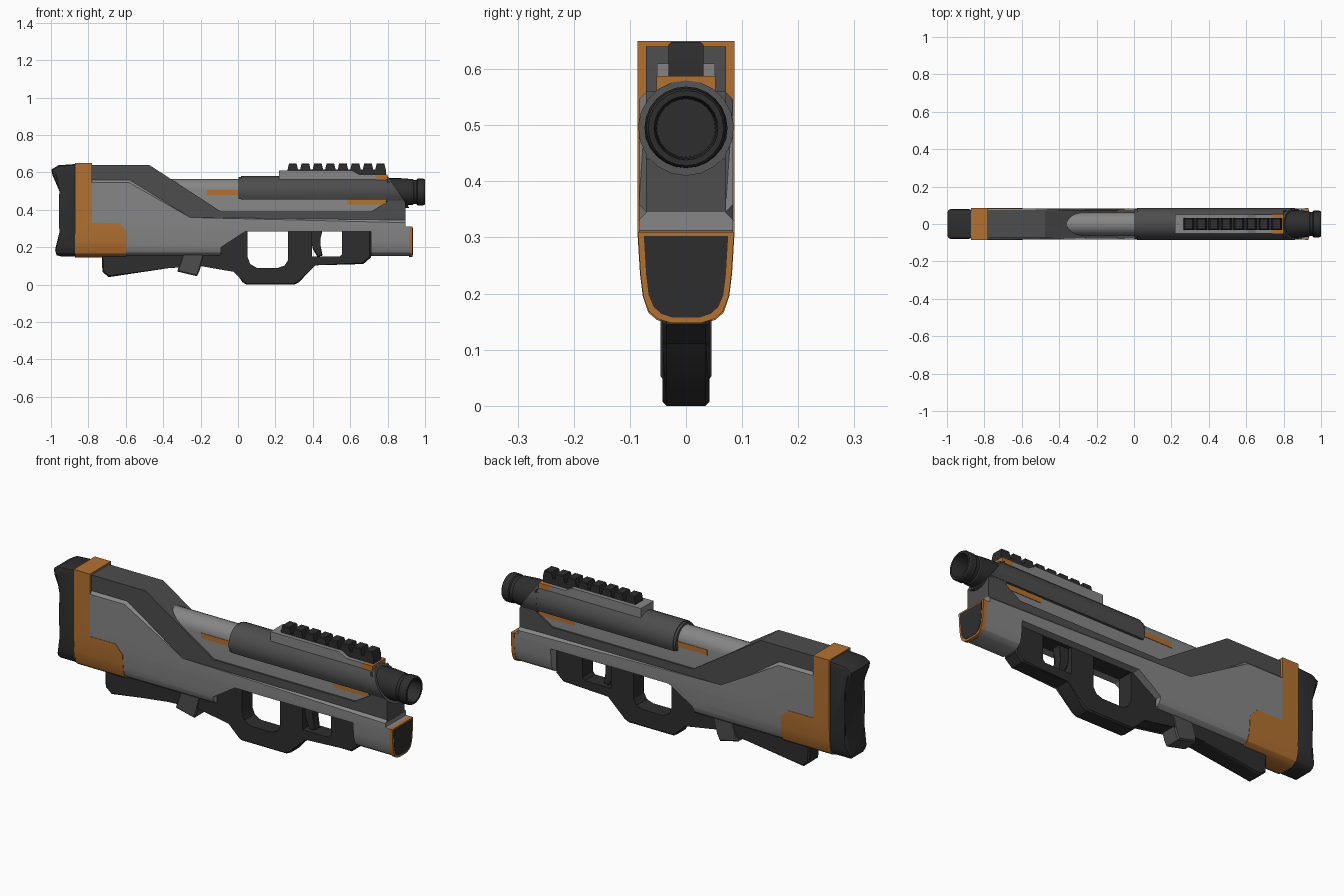
import bpy, bmesh
from math import sin, cos, pi, radians

if "Cube" in bpy.data.objects:
    bpy.data.objects.remove(bpy.data.objects["Cube"])


def material(name, rgb):
    m = bpy.data.materials.new(name)
    m.diffuse_color = (*rgb, 1)
    m.use_nodes = True
    m.node_tree.nodes["Principled BSDF"].inputs["Base Color"].default_value = m.diffuse_color
    return m


LIGHT = material("light_grey", (0.24, 0.24, 0.24))
DARK = material("dark_grey", (0.075, 0.075, 0.075))
BLACK = material("black", (0.027, 0.027, 0.027))
ORANGE = material("orange", (0.45, 0.165, 0.03))


def finish(bm, name, mat):
    bmesh.ops.recalc_face_normals(bm, faces=bm.faces)
    me = bpy.data.meshes.new(name)
    bm.to_mesh(me)
    bm.free()
    ob = bpy.data.objects.new(name, me)
    bpy.context.collection.objects.link(ob)
    if mat:
        me.materials.append(mat)
    return ob


def loft(bm, rings, cap=True):
    rings = [[bm.verts.new(p) for p in r] for r in rings]
    n = len(rings[0])
    for a, b in zip(rings, rings[1:]):
        for i in range(n):
            j = (i + 1) % n
            bm.faces.new((a[i], a[j], b[j], b[i]))
    if cap:
        bm.faces.new(rings[0])
        bm.faces.new(rings[-1])


def side_prism(name, pts, w, mat, bevel=0, min_z=-1, segs=1):
    """Side profile (x, z) extruded to y = +-w, rim edges optionally bevelled."""
    bm = bmesh.new()
    loft(bm, [[(x, y, z) for x, z in pts] for y in (-w, w)])
    if bevel:
        rim = [e for e in bm.edges if e.verts[0].co.y * e.verts[1].co.y > 0
               and min(v.co.z for v in e.verts) > min_z]
        bmesh.ops.bevel(bm, geom=rim, offset=bevel, segments=segs, profile=0.5, affect='EDGES')
    return finish(bm, name, mat)


def section_prism(name, pts, x0, x1, mat):
    """Cross-section (y, z) extruded along x; x1 may be a function of z."""
    bm = bmesh.new()
    end = x1 if callable(x1) else lambda z: x1
    loft(bm, [[(x0, y, z) for y, z in pts], [(end(z), y, z) for y, z in pts]])
    return finish(bm, name, mat)


def lathe(name, prof, cz, mat, n=24):
    bm = bmesh.new()
    loft(bm, [[(x, r * cos(2 * pi * i / n), cz + r * sin(2 * pi * i / n)) for i in range(n)]
              for x, r in prof])
    return finish(bm, name, mat)


def boolean(ob, cutter, op):
    m = ob.modifiers.new("bool", 'BOOLEAN')
    m.operation, m.object, m.solver = op, cutter, 'EXACT'
    cutter.hide_render = True
    bpy.context.view_layer.objects.active = ob
    bpy.ops.object.modifier_apply(modifier=m.name)
    bpy.data.objects.remove(cutter)
    return ob


def u_section(w, bottom, top):
    half = [(w, top), (w, 0.30), (w - .004, 0.235), (w - .009, 0.195), (w - .019, bottom + .02),
            (w - .034, bottom + .007), (0.028, bottom)]
    return half + [(-y, z) for y, z in reversed(half)]


def round_bottom(ob, w, bottom):
    return boolean(ob, section_prism("u_cutter", u_section(w, bottom, 0.8), -1.2, 1.2, None), 'INTERSECT')


# Lower shell with U-shaped underside
shell = side_prism("lower_shell", [
    (-.80, .56), (-.58, .56), (-.26, .345), (.895, .345), (.895, .312), (.925, .308), (.925, .15),
    (.71, .15), (.71, .285), (.04, .285), (-.09, .20), (-.09, .162), (-.13, .14), (-.80, .14)],
    .084, LIGHT, .014, .34)
round_bottom(shell, .084, .152)

# Upper receiver, stepping down under the barrel
side_prism("upper_receiver", [
    (-.80, .64), (-.475, .64), (-.09, .39), (.71, .39), (.80, .445), (.80, .56),
    (.895, .44), (.895, .33), (-.24, .33), (-.56, .5), (-.80, .5)], .071, DARK)

# Light barrel housing with arched top
arch = [(.062 * cos(radians(a)), .503 + .062 * sin(radians(a))) for a in range(0, 181, 15)]
section_prism("barrel_housing", [(.062, .35)] + arch + [(-.062, .35)], -.48, .80, LIGHT)

# Barrel sleeve, cut at a slant at the muzzle end
CZ, R = .495, .085


def slant(z):
    return .80 + (.58 - z) * .68


sleeve_pts = [(r * cos(radians(a)), CZ + r * sin(radians(a)))
              for r, a in [(R, -28 + 236 * i / 14) for i in range(15)]]
section_prism("barrel_sleeve", sleeve_pts, .015, slant, DARK)
section_prism("sleeve_lip", [(y * .95, CZ + (z - CZ) * .95) for y, z in sleeve_pts], .003, .1, DARK)
circle = [(R * cos(2 * pi * i / 20), CZ + R * sin(2 * pi * i / 20)) for i in range(20)]
section_prism("sleeve_collar", circle, .79, slant, DARK)

# Hollow muzzle
lathe("muzzle", [(.78, .074), (.87, .074), (.935, .069), (.94, .065), (.955, .065), (.96, .071),
                 (.992, .071), (1.0, .067), (1.0, .057), (.985, .054), (.92, .052)], CZ, BLACK)

# Rail mount and toothed rail
side_prism("rail_mount", [(.22, .55), (.22, .61), (.61, .61), (.65, .588), (.74, .588), (.74, .55)],
           .052, LIGHT)
side_prism("rail_mount_tip", [(.74, .55), (.74, .588), (.80, .588), (.80, .55)], .053, ORANGE)
comb = [(.79, .586), (.64, .586), (.60, .605), (.265, .605)]
for i in range(8):
    x = .265 + .067 * i
    comb += [(x, .615), (x + .008, .648), (x + .048, .648), (x + .056, .615)]
side_prism("top_rail", comb, .031, BLACK, .004, .64)

# Orange accent strips on both sides
for name, x0, x1, z0, z1 in [("rear_strip", -.165, .01, .478, .505), ("front_strip", .585, .79, .428, .462)]:
    side_prism(name, [(x0, z0), (x1, z0), (x1, z1), (x0, z1)], .0645, ORANGE)

# Orange stock band with lower wrap
band = side_prism("stock_band", [
    (-.872, .65), (-.78, .65), (-.78, .33), (-.635, .33), (-.595, .285), (-.595, .13), (-.872, .13)],
    .087, ORANGE)
round_bottom(band, .086, .146)

# Butt pad with concave rear
butt = side_prism("butt_pad", [
    (-.865, .645), (-.96, .638), (-.998, .615), (-.992, .585), (-.955, .50), (-.938, .43), (-.938, .37),
    (-.955, .28), (-.978, .185), (-.97, .157), (-.865, .13)], .081, BLACK, .02, -1, 2)
round_bottom(butt, .082, .15)

# Front end cap: orange rim with dark face
section_prism("front_cap_rim", u_section(.085, .148, .31), .915, .934, ORANGE)
face = [(y * .9, .231 + (z - .231) * .93) for y, z in u_section(.083, .152, .308)]
section_prism("front_cap_face", face, .92, .936, BLACK)

# Grip, trigger guard and foregrip in one black frame
frame = side_prism("grip_frame", [
    (-.73, .20), (-.725, .068), (-.692, .04), (-.37, .088), (-.20, .106), (-.02, .075), (.01, .045),
    (.025, .012), (.045, 0), (.30, 0), (.325, .012), (.41, .11), (.67, .11), (.71, .145), (.71, .30),
    (.03, .30), (-.11, .21)], .042, BLACK, .007)
boolean(frame, side_prism("grip_hole", [
    (.052, .284), (.052, .145), (.065, .11), (.10, .09), (.215, .09), (.25, .102), (.267, .13),
    (.267, .284)], .2, None), 'DIFFERENCE')
boolean(frame, side_prism("trigger_hole", [
    (.395, .284), (.395, .15), (.545, .15), (.557, .165), (.557, .284)], .2, None), 'DIFFERENCE')

# Curved trigger
side_prism("trigger", [(.38, .29), (.452, .29), (.438, .25), (.437, .21), (.452, .155), (.425, .148),
                       (.40, .19), (.39, .24)], .022, BLACK, .004)

# Sling bracket under the stock
side_prism("sling_bracket", [(-.29, .18), (-.325, .07), (-.22, .045), (-.205, .075), (-.18, .17)],
           .045, DARK, .006)

# Smooth curved faces, keep hard edges
for ob in bpy.context.scene.objects:
    ob.select_set(True)
bpy.context.view_layer.objects.active = shell
bpy.ops.object.shade_smooth_by_angle(angle=radians(25))
